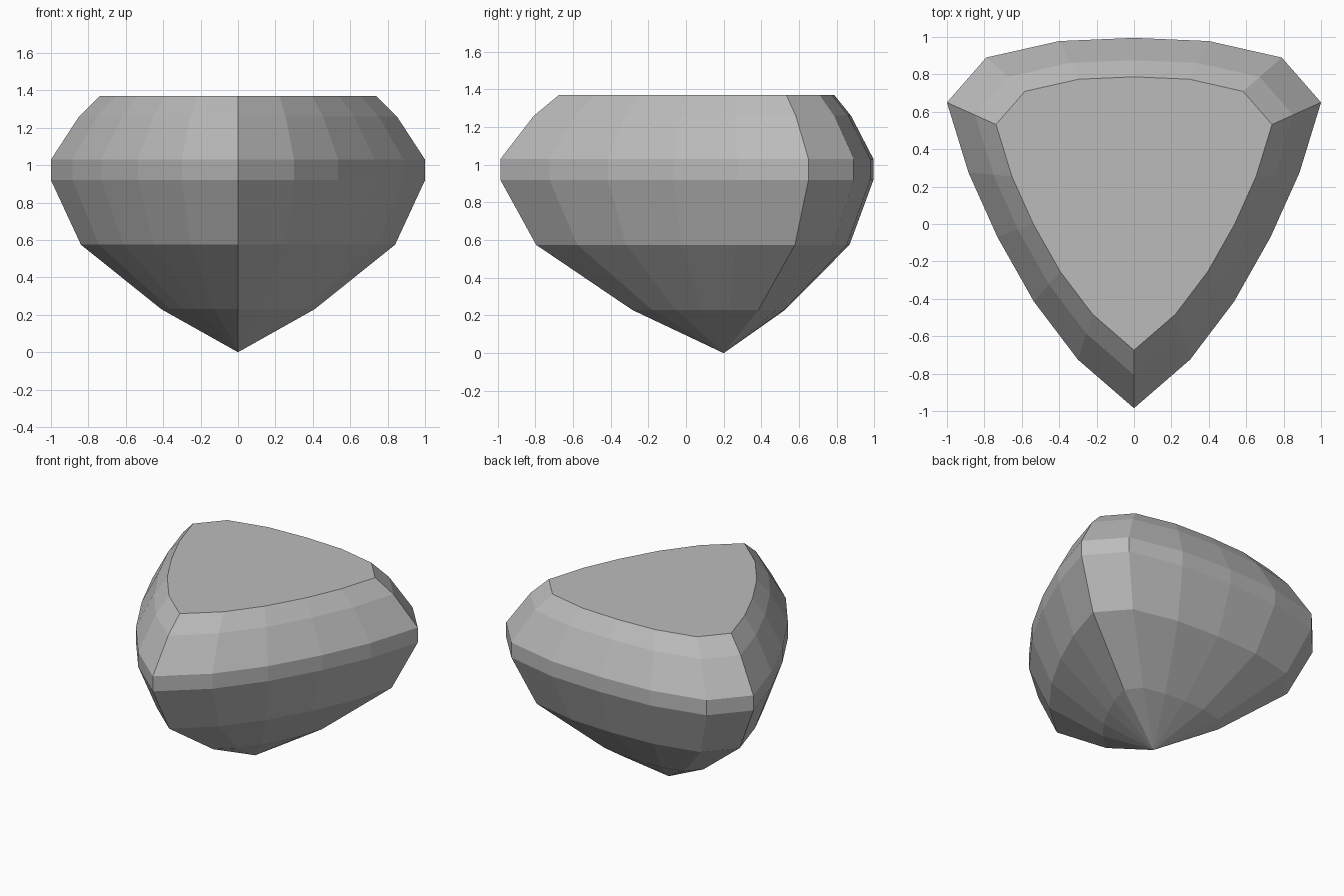
import bpy
import bmesh

cube = bpy.data.objects.get("Cube")
if cube:
    bpy.data.objects.remove(cube, do_unlink=True)

# Plain grey stone
stone = bpy.data.materials.new("grey stone")
stone.use_nodes = True
grey = (0.5, 0.5, 0.5, 1)
stone.diffuse_color = grey
stone.node_tree.nodes["Principled BSDF"].inputs["Base Color"].default_value = grey

# Rounded triangular outline: one half, then mirrored
CENTRE_Y = 0.2
half = [(0, -0.985), (0.3, -0.725), (0.535, -0.415), (0.73, -0.07), (0.885, 0.275),
        (1, 0.65), (0.79, 0.89), (0.4, 0.978), (0, 0.995)]
outline = half + [(-x, y) for x, y in half[-2:0:-1]]

# Height and scale of each facet ring, from the pavilion up to the table
rings = [(0.23, 0.41), (0.575, 0.84), (0.92, 1), (1.03, 1), (1.26, 0.85), (1.37, 0.738)]

bm = bmesh.new()
tip = bm.verts.new((0, CENTRE_Y, 0))
loops = [[bm.verts.new((x * s, CENTRE_Y + (y - CENTRE_Y) * s, z)) for x, y in outline]
         for z, s in rings]
count = len(outline)
for i in range(count):
    j = (i + 1) % count
    bm.faces.new((tip, loops[0][j], loops[0][i]))
    for low, high in zip(loops, loops[1:]):
        bm.faces.new((low[i], low[j], high[j], high[i]))
bm.faces.new(loops[-1])  # flat table
bmesh.ops.recalc_face_normals(bm, faces=bm.faces)

mesh = bpy.data.meshes.new("cut_gem")
bm.to_mesh(mesh)
bm.free()
mesh.materials.append(stone)
gem = bpy.data.objects.new("cut_gem", mesh)
bpy.context.collection.objects.link(gem)
